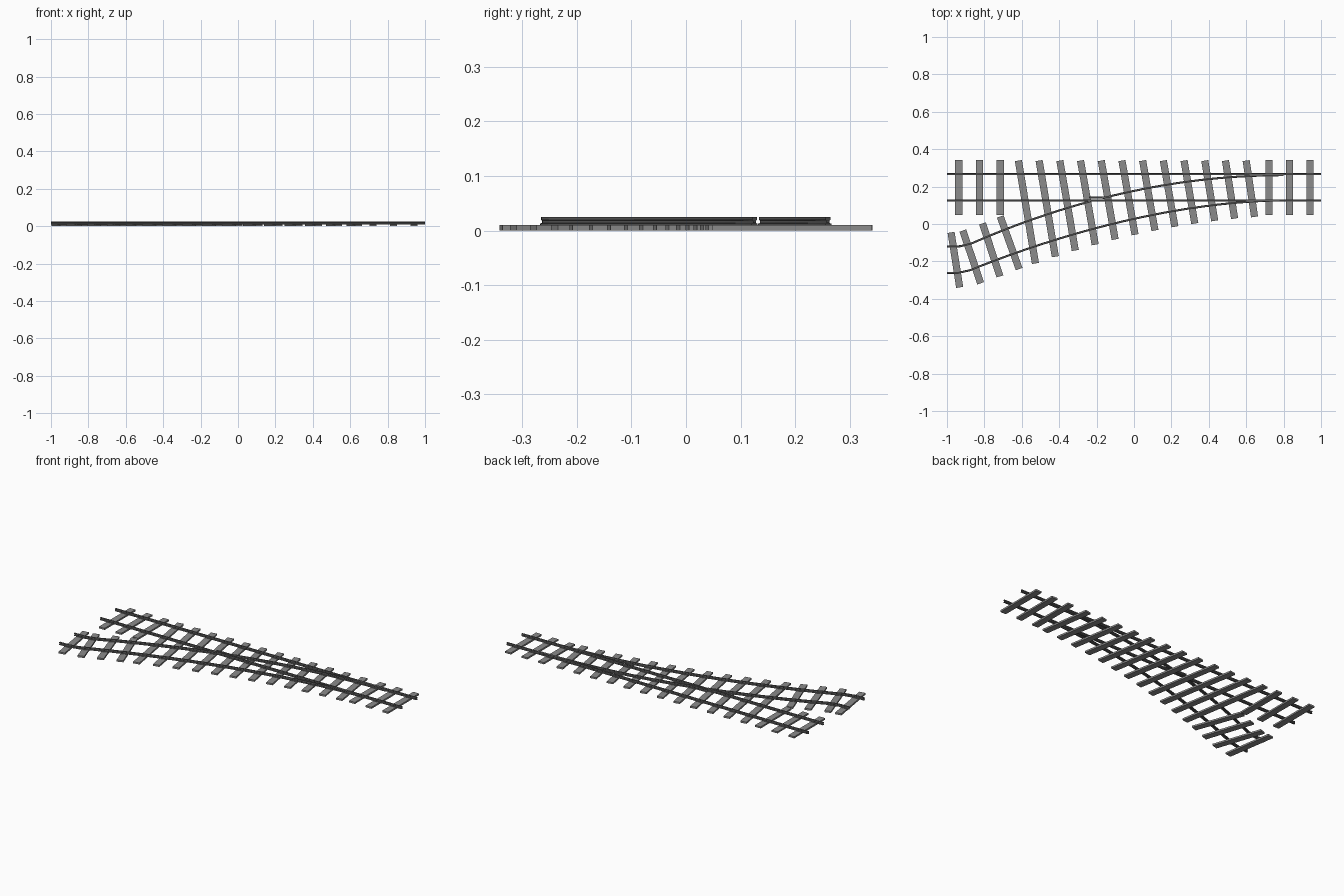
import bpy
from mathutils import Vector

cube = bpy.data.objects.get("Cube")
if cube:
    bpy.data.objects.remove(cube, do_unlink=True)


def make_material(name, level):
    mat = bpy.data.materials.new(name)
    mat.use_nodes = True
    colour = (level, level, level, 1)
    mat.diffuse_color = colour
    mat.node_tree.nodes["Principled BSDF"].inputs["Base Color"].default_value = colour
    return mat


GREY = make_material("sleeper grey", 0.26)
STEEL = make_material("dark rail steel", 0.13)
SLEEPER_TOP = 0.01
SLEEPER_WIDTH = 0.038

# Half of the rail section, base to head: (half width, height)
HALF = [(0.0055, 0.01), (0.0055, 0.0125), (0.002, 0.014),
        (0.002, 0.018), (0.004, 0.0195), (0.004, 0.025)]
SECTION = HALF + [(-w, z) for w, z in reversed(HALF)]


def sleeper(name, start, end):
    """Box-shaped sleeper laid between two ground points."""
    a, b = Vector(start), Vector(end)
    mid, run = (a + b) / 2, b - a
    bpy.ops.mesh.primitive_cube_add(size=1, location=(mid.x, mid.y, SLEEPER_TOP / 2))
    obj = bpy.context.object
    obj.name = name
    obj.scale = (run.length, SLEEPER_WIDTH, SLEEPER_TOP)
    obj.rotation_euler.z = -Vector((1, 0)).angle_signed(run)
    obj.data.materials.append(GREY)


def rail(name, path):
    """Sweep the open-ended rail section along a path."""
    pts = [Vector(p) for p in path]
    verts, faces, n = [], [], len(SECTION)
    for i, p in enumerate(pts):
        run = (pts[min(i + 1, len(pts) - 1)] - pts[max(i - 1, 0)]).normalized()
        side = Vector((run.y, -run.x))
        for w, z in SECTION:
            q = p + side * w
            verts.append((q.x, q.y, z))
    for i in range(len(pts) - 1):
        for j in range(n):
            k = (j + 1) % n
            faces.append((i * n + j, i * n + k, (i + 1) * n + k, (i + 1) * n + j))
    mesh = bpy.data.meshes.new(name)
    mesh.from_pydata(verts, [], faces)
    mesh.materials.append(STEEL)
    mesh.update()
    bpy.context.collection.objects.link(bpy.data.objects.new(name, mesh))


def curve_points(x0, x1, count, top, bend, power):
    """Diverging line easing into the straight track at y = top."""
    xs = [x0 + (x1 - x0) * i / (count - 1) for i in range(count)]
    return [(x, top - bend * max(0.8 - x, 0) ** power) for x in xs]


# Sleepers square to the straight track, at both ends
for i in range(3):
    for side, x in (("left", 0.722 + 0.11 * i), ("right", -0.937 + 0.111 * i)):
        sleeper(f"straight_sleeper_{side}_{i + 1}", (x, 0.048), (x, 0.341))

# Long slanted sleepers shared by both tracks
for i in range(12):
    low_y = -0.211 + 0.0375 * i - 0.00135 * i * i
    sleeper(f"switch_sleeper_{i + 1}", (-0.527 + 0.1065 * i, low_y),
            (-0.618 + 0.1107 * i, 0.339))

# Short sleepers under the end of the branch
branch = [((-0.932, -0.339), (-0.978, -0.045)),
          ((-0.82, -0.317), (-0.915, -0.035)),
          ((-0.717, -0.28), (-0.81, 0.003)),
          ((-0.614, -0.241), (-0.715, 0.04))]
for i, (a, b) in enumerate(branch):
    sleeper(f"branch_sleeper_{i + 1}", a, b)

# Straight running rails
for name, y in (("straight_rail_back", 0.267), ("straight_rail_front", 0.126)):
    rail(name, [(-1, y), (1, y)])

# Curved rails, the back one split where it crosses the straight rail
FRONT = (0.126, 0.147, 1.8)
BACK = (0.261, 0.131, 2)
rail("branch_rail_front",
     [(-1, -0.262), (-0.94, -0.261)] + curve_points(-0.88, 0.8, 28, *FRONT))
rail("branch_rail_back",
     [(-1, -0.12), (-0.93, -0.119)] + curve_points(-0.87, -0.23, 12, *BACK))
rail("switch_blade_back", curve_points(-0.17, 0.8, 18, *BACK))

# Short wing rail beside the crossing
rail("wing_rail", [(-0.24, 0.142), (-0.125, 0.142)])
